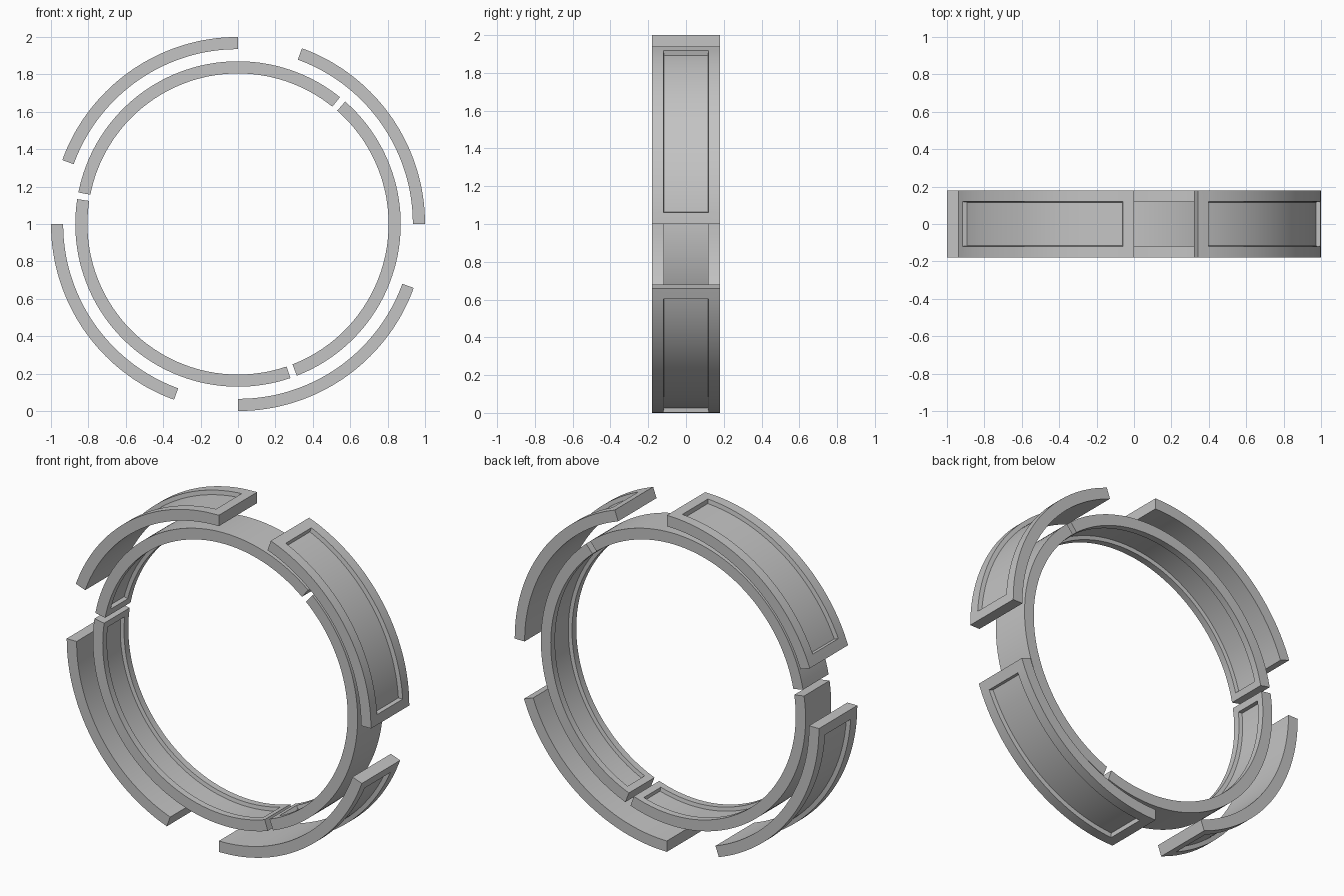
import bpy
import bmesh
import math

cube = bpy.data.objects.get("Cube")
if cube:
    bpy.data.objects.remove(cube, do_unlink=True)

grey = bpy.data.materials.new("plain grey")
grey.use_nodes = True
colour = (0.55, 0.55, 0.55, 1.0)
grey.diffuse_color = colour
grey.node_tree.nodes["Principled BSDF"].inputs["Base Color"].default_value = colour

CENTRE_Z = 1.0


def arc_segment(name, start, end, face_r, back_r, half_width, margin, depth):
    """Curved bar with a framed recess sunk into its face_r side (angles in degrees)."""
    a0, a1 = math.radians(start), math.radians(end)
    m = margin / face_r
    n = round((end - start) / 2)
    angles = [a0] + [a0 + m + (a1 - a0 - 2 * m) * i / n for i in range(n + 1)] + [a1]

    # Cross-section: four points on the panelled face, two on the plain back
    w, p = half_width, half_width - margin
    section = [(-w, face_r), (-p, face_r), (p, face_r), (w, face_r),
               (w, back_r), (-w, back_r)]
    bm = bmesh.new()
    rows = [[bm.verts.new((r * math.cos(a), y, r * math.sin(a))) for y, r in section]
            for a in angles]

    # Skin between the cross-sections, remembering the faces of the panel
    panel = []
    for i in range(len(rows) - 1):
        for j in range(6):
            k = (j + 1) % 6
            f = bm.faces.new((rows[i][j], rows[i][k], rows[i + 1][k], rows[i + 1][j]))
            if j == 1 and 0 < i < len(rows) - 2:
                panel.append(f)
    bm.faces.new(rows[0])
    bm.faces.new(rows[-1])
    bmesh.ops.recalc_face_normals(bm, faces=bm.faces[:])

    # Sink the panel towards the back of the bar
    bmesh.ops.inset_region(bm, faces=panel, thickness=0.004, use_even_offset=True)
    floor_r = face_r + math.copysign(depth, back_r - face_r)
    for v in {v for f in panel for v in f.verts}:
        s = floor_r / math.hypot(v.co.x, v.co.z)
        v.co.x *= s
        v.co.z *= s

    mesh = bpy.data.meshes.new(name)
    bm.to_mesh(mesh)
    bm.free()
    mesh.materials.append(grey)
    obj = bpy.data.objects.new(name, mesh)
    obj.location.z = CENTRE_Z
    bpy.context.collection.objects.link(obj)
    return obj


parts = []

# Four wide outer plates, recessed on the outside
for i in range(4):
    parts.append(arc_segment(f"outer_plate_{i + 1}", 90 * i, 90 * i + 70,
                             1.0, 0.935, 0.18, 0.06, 0.025))

# Three narrower inner ring pieces, recessed on the inside
for i in range(3):
    parts.append(arc_segment(f"inner_ring_{i + 1}", 51.2 + 120 * i, 168.8 + 120 * i,
                             0.805, 0.87, 0.12, 0.04, 0.022))

# Smooth curves with crisp edges
bpy.ops.object.select_all(action='DESELECT')
for obj in parts:
    obj.select_set(True)
bpy.context.view_layer.objects.active = parts[0]
bpy.ops.object.shade_smooth_by_angle(angle=math.radians(30))
